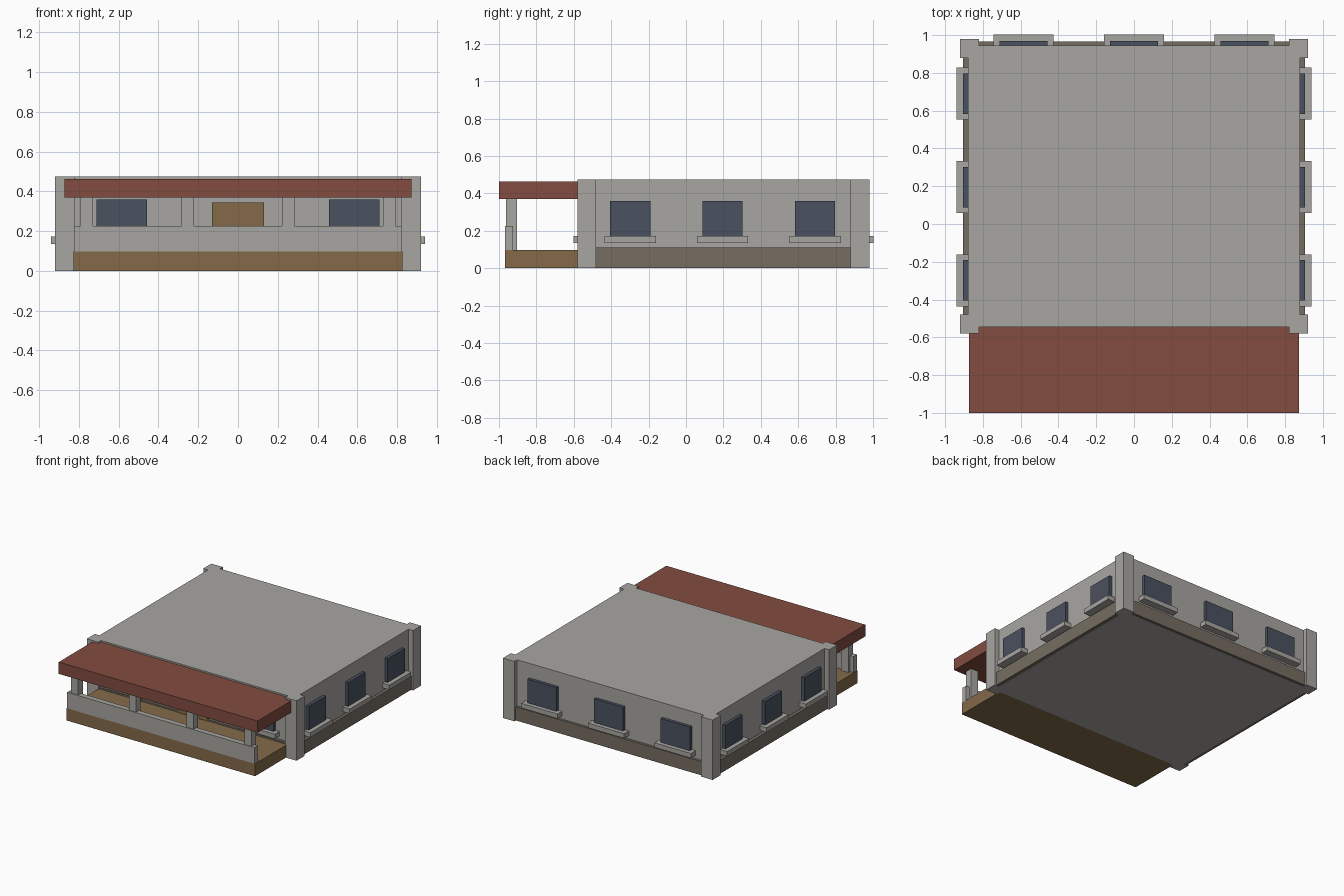
import bpy

cube = bpy.data.objects.get("Cube")
if cube:
    bpy.data.objects.remove(cube, do_unlink=True)


def material(name, hex_code):
    def linear(c):
        return c / 12.92 if c <= 0.04045 else ((c + 0.055) / 1.055) ** 2.4
    rgb = [linear(b / 255) for b in bytes.fromhex(hex_code)]
    m = bpy.data.materials.new(name)
    m.use_nodes = True
    m.diffuse_color = (*rgb, 1)
    m.node_tree.nodes["Principled BSDF"].inputs["Base Color"].default_value = (*rgb, 1)
    return m


STONE = material("pale stone", "A7A6A1")
BASE = material("brown plinth", "766D62")
WOOD = material("wood", "846A4A")
ROOF = material("red roof", "824C40")
GLASS = material("blue glass", "4A5160")


def box(name, mat, x, y, z):
    """Box spanning the given (low, high) ranges."""
    bpy.ops.mesh.primitive_cube_add(size=1)
    ob = bpy.context.object
    ob.name = name
    for v in ob.data.vertices:
        v.co = [r[0] if c < 0 else r[1] for c, r in zip(v.co, (x, y, z))]
    ob.data.materials.append(mat)
    return ob


def around(centre, width):
    return (centre - width / 2, centre + width / 2)


MID = 0.2      # middle of the house along y
TOP = 0.475

# House body, plinth band and corner pillars
box("house_walls", STONE, (-0.88, 0.88), around(MID, 1.49), (0, TOP))
box("plinth", BASE, (-0.905, 0.905), around(MID, 1.53), (0.002, 0.11))
for sx in (-1, 1):
    for sy in (-1, 1):
        box("corner_pillar", STONE, around(sx * 0.87, 0.1),
            around(MID + sy * 0.73, 0.1), (0, TOP))

# Side windows with sills
for side in (-1, 1):
    for cy in (-0.298, 0.195, 0.69):
        box("side_window", GLASS, around(side * 0.885, 0.04), around(cy, 0.215), (0.17, 0.36))
        box("side_sill", STONE, around(side * 0.9, 0.08), around(cy, 0.275), (0.135, 0.172))

# Back and front windows with sills; a door takes the front middle
for sy, name in ((1, "back"), (-1, "front")):
    for cx in (-0.585, 0, 0.585):
        if sy < 0 and cx == 0:
            box("front_door", WOOD, around(0, 0.26), around(MID - 0.75, 0.04), (0.09, 0.343))
            continue
        box(name + "_window", GLASS, around(cx, 0.255), around(MID + sy * 0.75, 0.04), (0.17, 0.36))
        box(name + "_sill", STONE, around(cx, 0.32), around(MID + sy * 0.765, 0.075), (0.135, 0.172))

# Porch: floor, parapet, posts and flat roof
box("porch_floor", WOOD, (-0.827, 0.827), (-0.967, -0.54), (0, 0.098))
box("porch_parapet", STONE, (-0.822, 0.822), (-0.967, -0.925), (0.097, 0.225))
for cx in (-0.76, -0.252, 0.252, 0.76):
    box("porch_post", STONE, around(cx, 0.063), (-0.962, -0.904), (0.097, 0.38))
box("porch_roof", ROOF, (-0.873, 0.873), (-1, -0.54), (0.37, 0.463))
